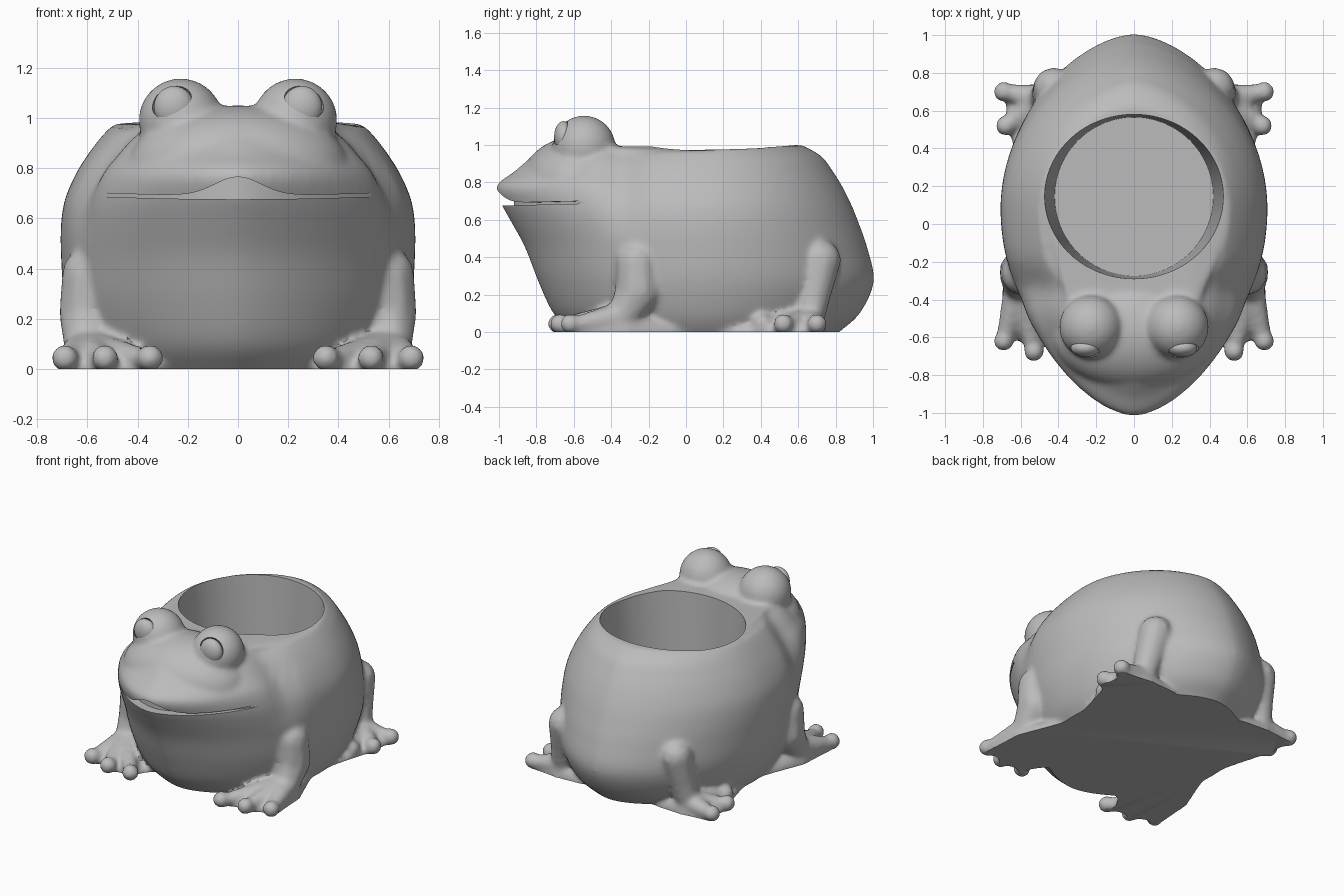
import bpy, bmesh, math
from mathutils import Vector, Matrix

if "Cube" in bpy.data.objects:
    bpy.data.objects.remove(bpy.data.objects["Cube"])

clay = bpy.data.materials.new("grey clay")
clay.use_nodes = True
clay.diffuse_color = (0.5, 0.5, 0.5, 1)
clay.node_tree.nodes["Principled BSDF"].inputs["Base Color"].default_value = clay.diffuse_color


def make_object(name, bm):
    bmesh.ops.recalc_face_normals(bm, faces=bm.faces[:])
    mesh = bpy.data.meshes.new(name)
    bm.to_mesh(mesh)
    bm.free()
    obj = bpy.data.objects.new(name, mesh)
    bpy.context.collection.objects.link(obj)
    mesh.materials.append(clay)
    return obj


def smooth(obj, angle):
    bpy.ops.object.select_all(action='DESELECT')
    obj.select_set(True)
    bpy.context.view_layer.objects.active = obj
    bpy.ops.object.shade_smooth_by_angle(angle=math.radians(angle))


def ellipsoid(bm, center, radii, detail=4):
    matrix = Matrix.Translation(center) @ Matrix.Diagonal((*radii, 1))
    bmesh.ops.create_icosphere(bm, subdivisions=detail, radius=1, matrix=matrix)


def limb(bm, stations, steps=9):
    # Rounded limb whose radius changes between stations of (x, y, z, radius)
    for a, b in zip(stations, stations[1:]):
        for i in range(steps + 1):
            p = Vector(a).lerp(Vector(b), i / steps)
            ellipsoid(bm, p[:3], (p[3],) * 3, 2)


def mirrored(side, stations):
    return [(side * s[0], *s[1:]) for s in stations]


def clamp(value):
    return min(max(value, 0), 1)


def loft(bm, rings):
    loops = [[bm.verts.new(p) for p in ring] for ring in rings]
    n = len(loops[0])
    for lower, upper in zip(loops, loops[1:]):
        for i in range(n):
            j = (i + 1) % n
            bm.faces.new((lower[i], lower[j], upper[j], upper[i]))
    bm.faces.new(loops[0])
    bm.faces.new(loops[-1])


def spline(rows, steps):
    # Catmull-Rom interpolation of the profile rows
    rows = [Vector(r) for r in rows]
    padded = [rows[0], *rows, rows[-1]]
    for a, b, c, d in zip(padded, padded[1:], padded[2:], padded[3:]):
        for i in range(steps):
            t = i / steps
            yield (2 * b + (c - a) * t + (2 * a - 5 * b + 4 * c - d) * t * t
                   + (3 * b - a - 3 * c + d) * t ** 3) / 2
    yield rows[-1]


# Body profile: height, half width, front, back
PROFILE = [
    (-.06, .52, -.54, .76), (0, .58, -.61, .82), (.1, .64, -.71, .93),
    (.27, .69, -.79, 1.005), (.45, .705, -.86, .97), (.58, .705, -.93, .925),
    (.68, .69, -.985, .885), (.78, .65, -1.015, .835), (.86, .605, -.915, .785),
    (.94, .55, -.82, .725), (1, .5, -.72, .62)]
MIDDLE = .08


def body_ring(z, width, front, back, count=96):
    ring = []
    for i in range(count):
        t = math.tau * i / count
        s, c = math.sin(t), math.cos(t)
        y = MIDDLE + s * (back - MIDDLE if s > 0 else MIDDLE - front)
        x = math.copysign(abs(c) ** 1.2, c) * width
        # Neck crease behind the head, and a rim that slopes down to the front
        x *= 1 - .08 * clamp((z - .5) / .3) * math.exp(-((y + .34) / .1) ** 2)
        slope = clamp((.6 - y) / .9) * clamp((y + .55) / .2)
        ring.append((x, y, z - .05 * max(z, 0) ** 4 * slope))
    return ring


bm = bmesh.new()
loft(bm, [body_ring(*row) for row in spline(PROFILE, 4)])

# Crown of the head
ellipsoid(bm, (0, -.57, .8), (.44, .31, .25))

# Limb stations, toe tips, and points where the web meets the belly
FRONT_ARM = [(.585, -.26, .37, .122), (.592, -.255, .22, .125), (.61, -.34, .08, .085)]
FRONT_TOES = [(.69, -.62), (.53, -.675), (.35, -.685)]
FRONT_TIES = [(.53, 0), (.3, -.45)]
HIND_LEG = [(.425, .72, .385, .112), (.455, .685, .2, .092), (.48, .66, .06, .08)]
HIND_TOES = [(.69, .7), (.68, .52), (.59, .41)]
HIND_TIES = [(.54, .2), (.3, .7)]

for side in (1, -1):
    # Eye bulges
    ellipsoid(bm, (side * .228, -.545, .99), (.168,) * 3)
    # Legs with round-tipped toes joined by a web
    for leg, toes, ties in ((FRONT_ARM, FRONT_TOES, FRONT_TIES),
                            (HIND_LEG, HIND_TOES, HIND_TIES)):
        limb(bm, mirrored(side, leg))
        ankle = leg[-1]
        web = bmesh.new()
        for x, y in toes:
            limb(bm, mirrored(side, [ankle, (x, y, .035, .043)]))
            ellipsoid(bm, (side * x, y, .044), (.055,) * 3, 3)
            px, py = ankle[0] * .2 + x * .8, ankle[1] * .2 + y * .8
            ellipsoid(web, (side * px, py, 0), (.035, .035, .04), 2)
        for x, y in ties:
            ellipsoid(web, (side * x, y, 0), (.04, .04, .03), 2)
        ellipsoid(web, (side * ankle[0], ankle[1], 0), (.09, .09, .11), 2)
        hull = bmesh.ops.convex_hull(web, input=web.verts[:])
        spare = {g for g in hull["geom_interior"] if isinstance(g, bmesh.types.BMVert)}
        bmesh.ops.delete(web, geom=list(spare), context='VERTS')
        temp = bpy.data.meshes.new("web")
        web.to_mesh(temp)
        web.free()
        bm.from_mesh(temp)
        bpy.data.meshes.remove(temp)

frog = make_object("frog_planter", bm)

# Blend the parts into one soft skin
remesh = frog.modifiers.new("blend", 'REMESH')
remesh.mode = 'VOXEL'
remesh.voxel_size = .015
soften = frog.modifiers.new("soften", 'SMOOTH')
soften.factor = .5
soften.iterations = 12

cutters = []


def cut(name, bm):
    cutter = make_object(name, bm)
    cutter.hide_render = True
    cutters.append(cutter)
    mod = frog.modifiers.new(name, 'BOOLEAN')
    mod.operation = 'DIFFERENCE'
    mod.solver = 'EXACT'
    mod.object = cutter


# Planting hole: round floor, wider oval rim
bm = bmesh.new()
bmesh.ops.create_cone(bm, cap_ends=True, segments=96, radius1=.42, radius2=.437,
                      depth=1, matrix=Matrix.Translation((0, .145, .6)))
for v in bm.verts:
    if v.co.z > .5:
        v.co.x *= 1.1
cut("hole_cutter", bm)

# Mouth slit with a raised upper lip
bm = bmesh.new()
rings = []
for i in range(-24, 25):
    u = i / 24
    x = .57 * u
    bottom = .676 + .012 * u * u
    top = bottom + .014 + .075 * math.exp(-(x / .13) ** 2)
    inner = -.92 + .42 * abs(u) ** 1.7
    rings.append([(x, -1.1, bottom), (x, -1.1, top), (x, inner, top), (x, inner, bottom)])
loft(bm, rings)
cut("mouth_cutter", bm)

# Eye sockets
EYE, EYE_SIZE = (.255, -.655, 1.043), Vector((.08, .05, .084))
for side in (1, -1):
    bm = bmesh.new()
    ellipsoid(bm, (side * EYE[0], *EYE[1:]), EYE_SIZE * 1.07)
    cut("socket_cutter", bm)

# Flat underside
bm = bmesh.new()
bmesh.ops.create_cube(bm, size=3, matrix=Matrix.Translation((0, 0, -1.5)))
cut("ground_cutter", bm)

# Bake the skin and discard the cutters
graph = bpy.context.evaluated_depsgraph_get()
baked = bpy.data.meshes.new_from_object(frog.evaluated_get(graph))
frog.modifiers.clear()
frog.data = baked
baked.materials.clear()
baked.materials.append(clay)
for cutter in cutters:
    bpy.data.objects.remove(cutter)
smooth(frog, 40)

# Eyeballs
for name, side in (("left_eye", 1), ("right_eye", -1)):
    bm = bmesh.new()
    ellipsoid(bm, (side * EYE[0], *EYE[1:]), EYE_SIZE)
    smooth(make_object(name, bm), 60)
